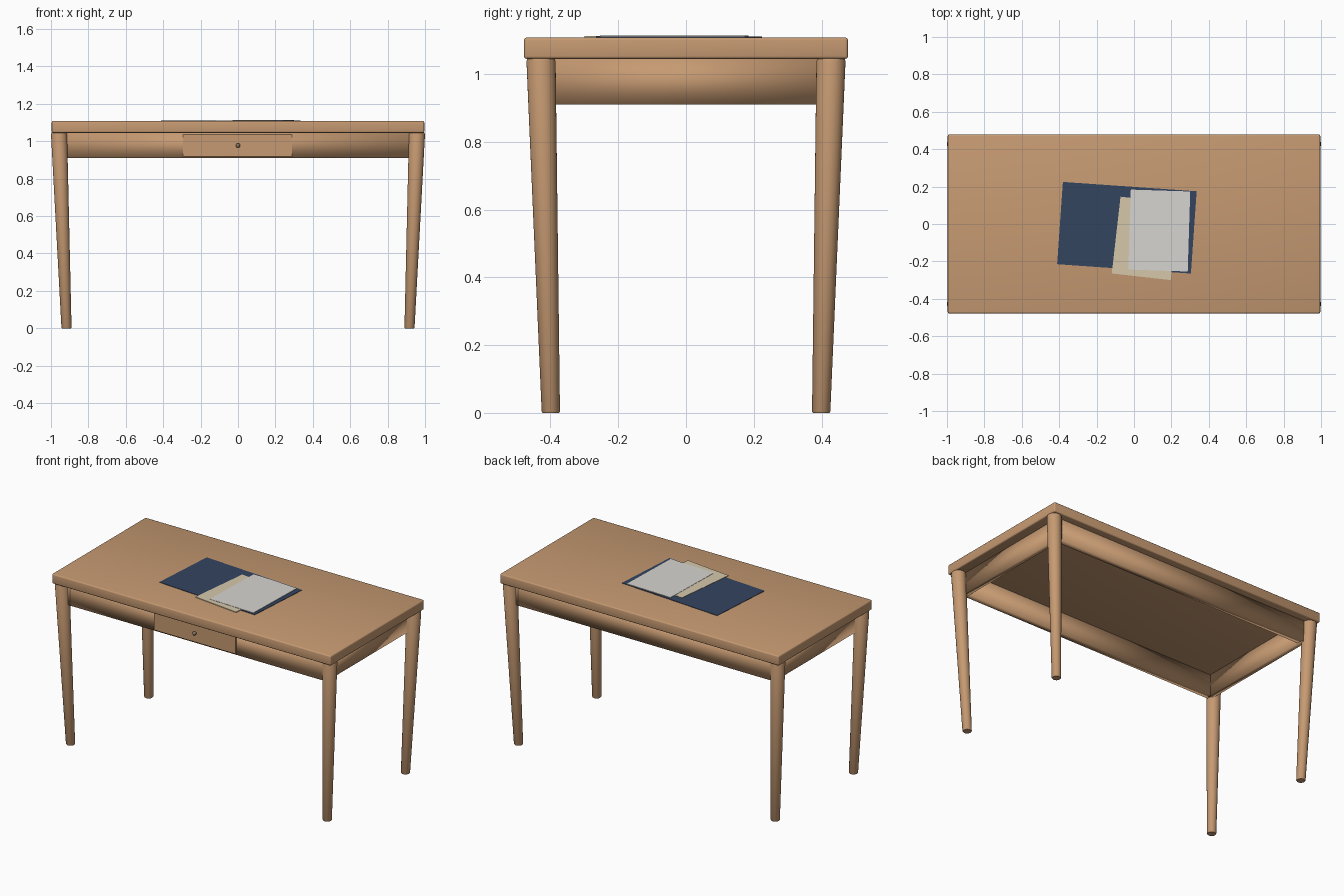
import bpy, bmesh, math
from mathutils import Matrix, Vector

if "Cube" in bpy.data.objects:
    bpy.data.objects.remove(bpy.data.objects["Cube"])


def material(name, rgb):
    m = bpy.data.materials.new(name)
    m.diffuse_color = (*rgb, 1)
    m.use_nodes = True
    m.node_tree.nodes["Principled BSDF"].inputs["Base Color"].default_value = m.diffuse_color
    return m


WOOD = material("light_wood", (0.565, 0.323, 0.168))
NAVY = material("navy", (0.034, 0.058, 0.117))
CREAM = material("cream_paper", (0.67, 0.578, 0.402))
WHITE = material("white_paper", (0.68, 0.665, 0.63))
BROWN = material("brown_knob", (0.25, 0.17, 0.11))


def finish(name, bm, mat):
    bmesh.ops.recalc_face_normals(bm, faces=bm.faces)
    me = bpy.data.meshes.new(name)
    bm.to_mesh(me)
    bm.free()
    me.materials.append(mat)
    ob = bpy.data.objects.new(name, me)
    bpy.context.collection.objects.link(ob)
    return ob


def smooth(ob, degrees):
    bpy.ops.object.select_all(action='DESELECT')
    ob.select_set(True)
    bpy.context.view_layer.objects.active = ob
    bpy.ops.object.shade_smooth_by_angle(angle=math.radians(degrees))


def box(name, lo, hi, mat, bevel=0, angle=0):
    lo, hi = Vector(lo), Vector(hi)
    bm = bmesh.new()
    bmesh.ops.create_cube(bm, size=1)
    bmesh.ops.scale(bm, vec=hi - lo, verts=bm.verts)
    if bevel:
        bmesh.ops.bevel(bm, geom=bm.edges[:], offset=bevel, segments=3,
                        profile=0.5, affect='EDGES')
    bm.transform(Matrix.Translation((lo + hi) / 2) @ Matrix.Rotation(math.radians(angle), 4, 'Z'))
    return finish(name, bm, mat)


def lathe(name, rings, mat, sides=32):
    """Skin a stack of (centre, radius) circles lying flat in z."""
    bm = bmesh.new()
    loops = []
    for c, r in rings:
        loops.append([bm.verts.new((c[0] + r * math.cos(2 * math.pi * i / sides),
                                    c[1] + r * math.sin(2 * math.pi * i / sides), c[2]))
                      for i in range(sides)])
    for a, b in zip(loops, loops[1:]):
        for i in range(sides):
            j = (i + 1) % sides
            bm.faces.new((a[i], a[j], b[j], b[i]))
    bm.faces.new(loops[0])
    bm.faces.new(loops[-1])
    ob = finish(name, bm, mat)
    smooth(ob, 40)
    return ob


# Table top with softened edges
smooth(box("table_top", (-0.996, -0.478, 1.045), (0.996, 0.478, 1.108), WOOD, bevel=0.008), 40)

# Four splayed, tapered round legs
for sx, xn in ((-1, "left"), (1, "right")):
    for sy, yn in ((-1, "front"), (1, "back")):
        def at(t, z):
            return (sx * (0.917 + 0.04 * t), sy * (0.399 + 0.029 * t), z)
        lathe(f"{yn}_{xn}_leg",
              [(at(0, 0), 0.0245), (at(0, 0.004), 0.027),
               (at(0.995, 1.038), 0.043), (at(1, 1.046), 0.040)], WOOD)

# Apron rails between the legs, softly shaded
for s, xn, yn in ((-1, "left", "front"), (1, "right", "back")):
    y0, y1 = sorted((s * 0.39, s * 0.43))
    x0, x1 = sorted((s * 0.90, s * 0.932))
    smooth(box(f"{yn}_apron", (-0.932, y0, 0.91), (0.932, y1, 1.046), WOOD), 180)
    smooth(box(f"{xn}_apron", (x0, -0.43, 0.91), (x1, 0.43, 1.046), WOOD), 180)

# Drawer front and its round knob
box("drawer_front", (-0.293, -0.438, 0.918), (0.29, -0.42, 1.036), WOOD)
bm = bmesh.new()
bmesh.ops.create_uvsphere(bm, u_segments=20, v_segments=12, radius=0.012,
                          matrix=Matrix.Translation((0, -0.445, 0.977)))
smooth(finish("drawer_knob", bm, BROWN), 180)


# Desk mat and two loose sheets lying on it
def sheet(name, cx, cy, w, d, top, angle, mat):
    box(name, (cx - w / 2, cy - d / 2, 1.107), (cx + w / 2, cy + d / 2, top), mat, angle=angle)


sheet("desk_mat", -0.038, -0.020, 0.717, 0.441, 1.1105, -4, NAVY)
sheet("cream_sheet", 0.062, -0.077, 0.317, 0.413, 1.1120, -6.5, CREAM)
sheet("white_sheet", 0.135, -0.035, 0.318, 0.428, 1.1135, -1.8, WHITE)
